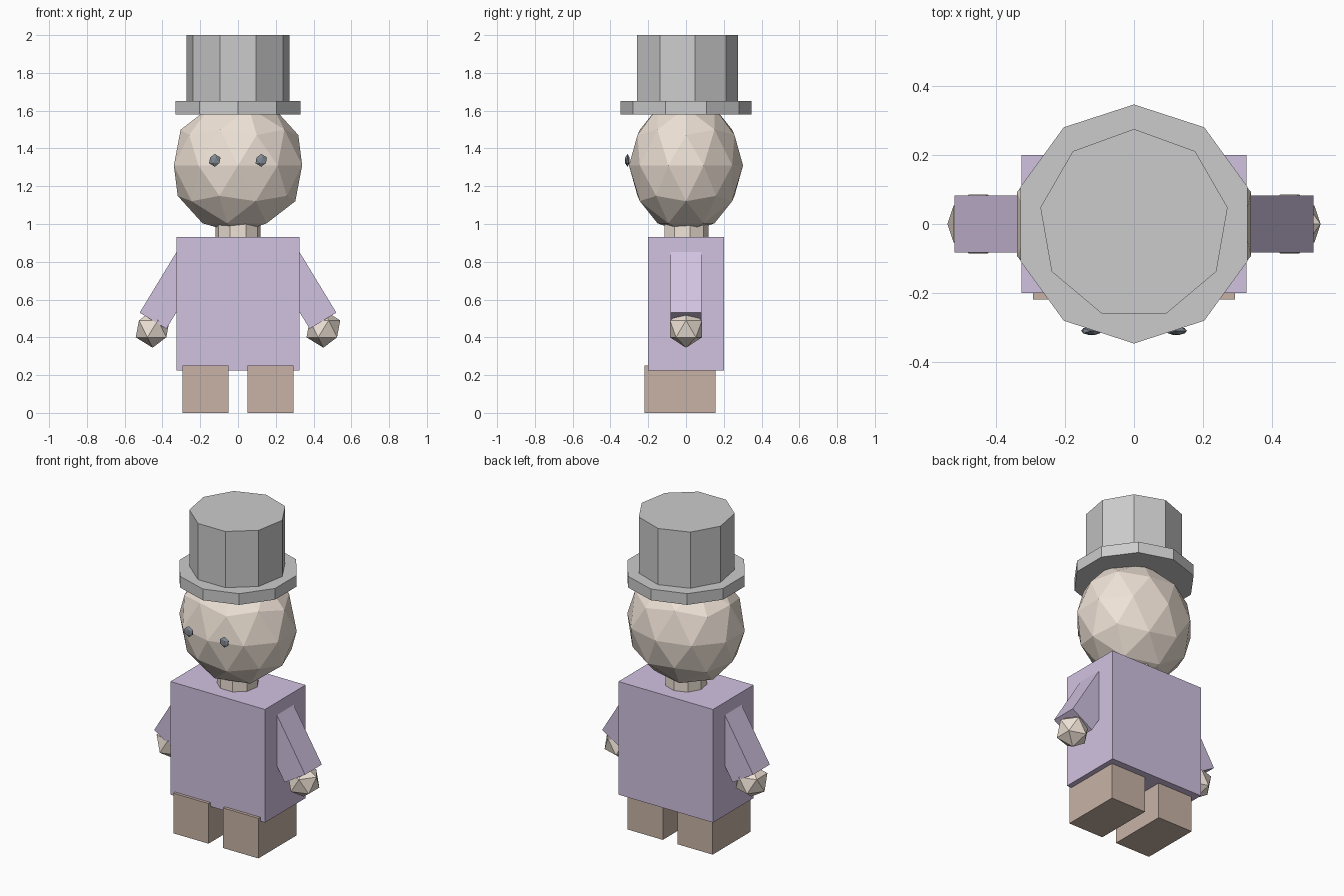
import bpy
import math

if "Cube" in bpy.data.objects:
    bpy.data.objects.remove(bpy.data.objects["Cube"])


def material(name, rgb):
    m = bpy.data.materials.new(name)
    m.diffuse_color = (*rgb, 1)
    m.use_nodes = True
    m.node_tree.nodes["Principled BSDF"].inputs["Base Color"].default_value = m.diffuse_color
    return m


skin = material("skin", (0.86, 0.76, 0.67))
purple = material("purple", (0.64, 0.54, 0.75))
brown = material("brown", (0.58, 0.45, 0.38))
dark = material("dark", (0.22, 0.25, 0.29))


def finish(name, mat):
    ob = bpy.context.object
    ob.name = name
    if mat:
        ob.data.materials.append(mat)
    return ob


def box(name, centre, size, mat, tilt=0):
    bpy.ops.mesh.primitive_cube_add(size=1, location=centre, rotation=(0, tilt, 0))
    bpy.context.object.scale = size
    return finish(name, mat)


def ball(name, centre, radii, mat, subdivisions):
    bpy.ops.mesh.primitive_ico_sphere_add(subdivisions=subdivisions, radius=1, location=centre)
    bpy.context.object.scale = radii
    return finish(name, mat)


def drum(name, sides, radius, z0, z1, mat=None):
    bpy.ops.mesh.primitive_cylinder_add(vertices=sides, radius=radius, depth=z1 - z0,
                                        location=(0, 0, (z0 + z1) / 2))
    return finish(name, mat)


# Torso, neck and head
box("torso", (0, 0, 0.5775), (0.652, 0.4, 0.705), purple)
drum("neck", 9, 0.12, 0.92, 1.03, skin)
ball("head", (0, 0, 1.31), (0.357, 0.302, 0.36), skin, 2)

# Hat
drum("hat_brim", 10, 0.347, 1.58, 1.65)
drum("hat_crown", 9, 0.276, 1.65, 2.0)

# Paired limbs and eyes
arm_length = 0.45
arm_tilt = math.radians(31.3)
for side, s in (("left", -1), ("right", 1)):
    box(side + "_leg", (s * 0.172, -0.031, 0.125), (0.243, 0.375, 0.25), brown)
    # Arm measured back from the centre of the cuff
    x = 0.45 - math.sin(arm_tilt) * arm_length / 2
    z = 0.488 + math.cos(arm_tilt) * arm_length / 2
    box(side + "_arm", (s * x, 0, z), (0.165, 0.165, arm_length), purple, -s * arm_tilt)
    ball(side + "_hand", (s * 0.452, 0, 0.445), (0.1, 0.1, 0.1), skin, 1)
    ball(side + "_eye", (s * 0.123, -0.31, 1.337), (0.034, 0.014, 0.034), dark, 1)
